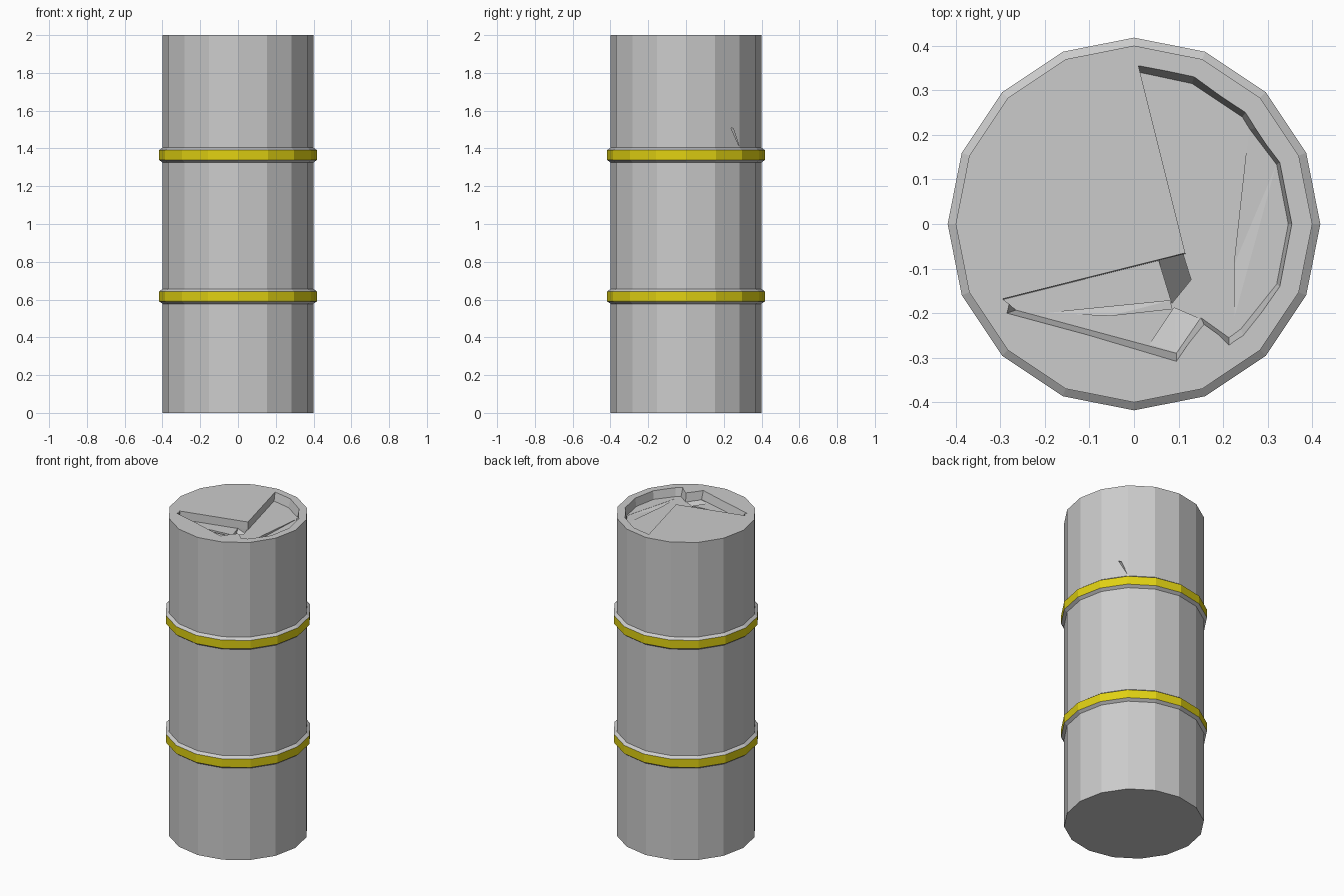
import bpy, bmesh, math

if "Cube" in bpy.data.objects:
    bpy.data.objects.remove(bpy.data.objects["Cube"])

SIDES = 16


def material(name, rgb):
    m = bpy.data.materials.new(name)
    m.diffuse_color = (*rgb, 1)
    m.use_nodes = True
    m.node_tree.nodes["Principled BSDF"].inputs["Base Color"].default_value = m.diffuse_color
    return m


grey = material("drum grey", (0.6, 0.6, 0.6))
yellow = material("band yellow", (0.75, 0.64, 0.006))


def to_object(name, bm, mats):
    bmesh.ops.recalc_face_normals(bm, faces=bm.faces)
    me = bpy.data.meshes.new(name)
    bm.to_mesh(me)
    bm.free()
    ob = bpy.data.objects.new(name, me)
    bpy.context.collection.objects.link(ob)
    for m in mats:
        me.materials.append(m)
    return ob


def revolve(name, profile, mats, closed_ends):
    """Turn a (radius, height) profile into a faceted round part."""
    bm = bmesh.new()
    loops = [[bm.verts.new((r * math.cos(2 * math.pi * i / SIDES),
                            r * math.sin(2 * math.pi * i / SIDES), z))
              for i in range(SIDES)] for r, z in profile]
    for row, (a, b) in enumerate(zip(loops, loops[1:])):
        for i in range(SIDES):
            j = (i + 1) % SIDES
            f = bm.faces.new((a[i], a[j], b[j], b[i]))
            f.material_index = 1 if len(mats) > 1 and row == 1 else 0
    if closed_ends:
        bm.faces.new(loops[0])
        bm.faces.new(loops[-1])
    return to_object(name, bm, mats)


def carve(target, start, end):
    """Cut away the solid spanned between two matching outlines."""
    bm = bmesh.new()
    a = [bm.verts.new(p) for p in start]
    b = [bm.verts.new(p) for p in end]
    n = len(a)
    for i in range(n):
        j = (i + 1) % n
        bm.faces.new((a[i], a[j], b[j], b[i]))
    caps = [bm.faces.new(a), bm.faces.new(b)]
    bmesh.ops.triangulate(bm, faces=caps)
    cutter = to_object("cutter", bm, [grey])
    cutter.hide_render = True
    mod = target.modifiers.new("cut", 'BOOLEAN')
    mod.operation = 'DIFFERENCE'
    mod.solver = 'EXACT'
    mod.object = cutter
    bpy.context.view_layer.objects.active = target
    bpy.ops.object.modifier_apply(modifier=mod.name)
    bpy.data.objects.remove(cutter)


# Drum body
body = revolve("drum_body", [(0.4, 0), (0.4, 2)], [grey], True)

# Sunken, torn part of the lid: rim outline, then the foot of its sloping wall
rim = [(0.01, 0.355), (0.115, -0.065), (-0.295, -0.168), (-0.285, -0.2),
       (0.095, -0.308), (0.157, -0.225), (0.213, -0.272), (0.245, -0.25),
       (0.327, -0.14), (0.354, 0), (0.327, 0.138), (0.272, 0.215),
       (0.25, 0.25), (0.135, 0.33)]
foot = [(0.013, 0.34), (0.115, -0.067), (-0.295, -0.17), (-0.265, -0.193),
        (0.095, -0.29), (0.15, -0.21), (0.213, -0.255), (0.24, -0.235),
        (0.32, -0.135), (0.346, 0), (0.32, 0.133), (0.26, 0.212),
        (0.243, 0.24), (0.13, 0.315)]
FLOOR = 1.95
carve(body, [(x * 2 - u, y * 2 - v, FLOOR + 0.1) for (x, y), (u, v) in zip(rim, foot)],
      [(u, v, FLOOR) for u, v in foot])

# Sloping dents in the sunken floor
dents = [
    [(0.055, -0.08, 1.949), (0.11, -0.068, 1.92), (0.128, -0.125, 1.85), (0.085, -0.178, 1.86)],
    [(0.035, -0.27, 1.949), (0.095, -0.288, 1.949), (0.148, -0.213, 1.949), (0.09, -0.188, 1.92)],
    [(0.258, 0.21, 1.949), (0.225, -0.09, 1.935), (0.225, -0.21, 1.949), (0.318, 0.13, 1.949)],
    [(-0.2, -0.2, 1.949), (0.08, -0.172, 1.93), (0.085, -0.19, 1.93), (-0.05, -0.205, 1.945)],
]
for pts in dents:
    carve(body, [(x, y, FLOOR + 0.005) for x, y, z in pts], pts)

# Small split in the side wall
split = [(0.282, 1.41), (0.25, 1.505), (0.237, 1.51)]
wall_x = [0.283 + (0.283 - y) * 0.67 for y, z in split]
carve(body, [(x + 0.05, y, z) for x, (y, z) in zip(wall_x, split)],
      [(x - 0.02, y, z) for x, (y, z) in zip(wall_x, split)])

# Raised hoops with a yellow outer band
for name, z in (("lower_hoop", 0.617), ("upper_hoop", 1.365)):
    revolve(name, [(0.399, z - 0.04), (0.418, z - 0.026), (0.418, z + 0.026),
                   (0.399, z + 0.04)], [grey, yellow], False)
